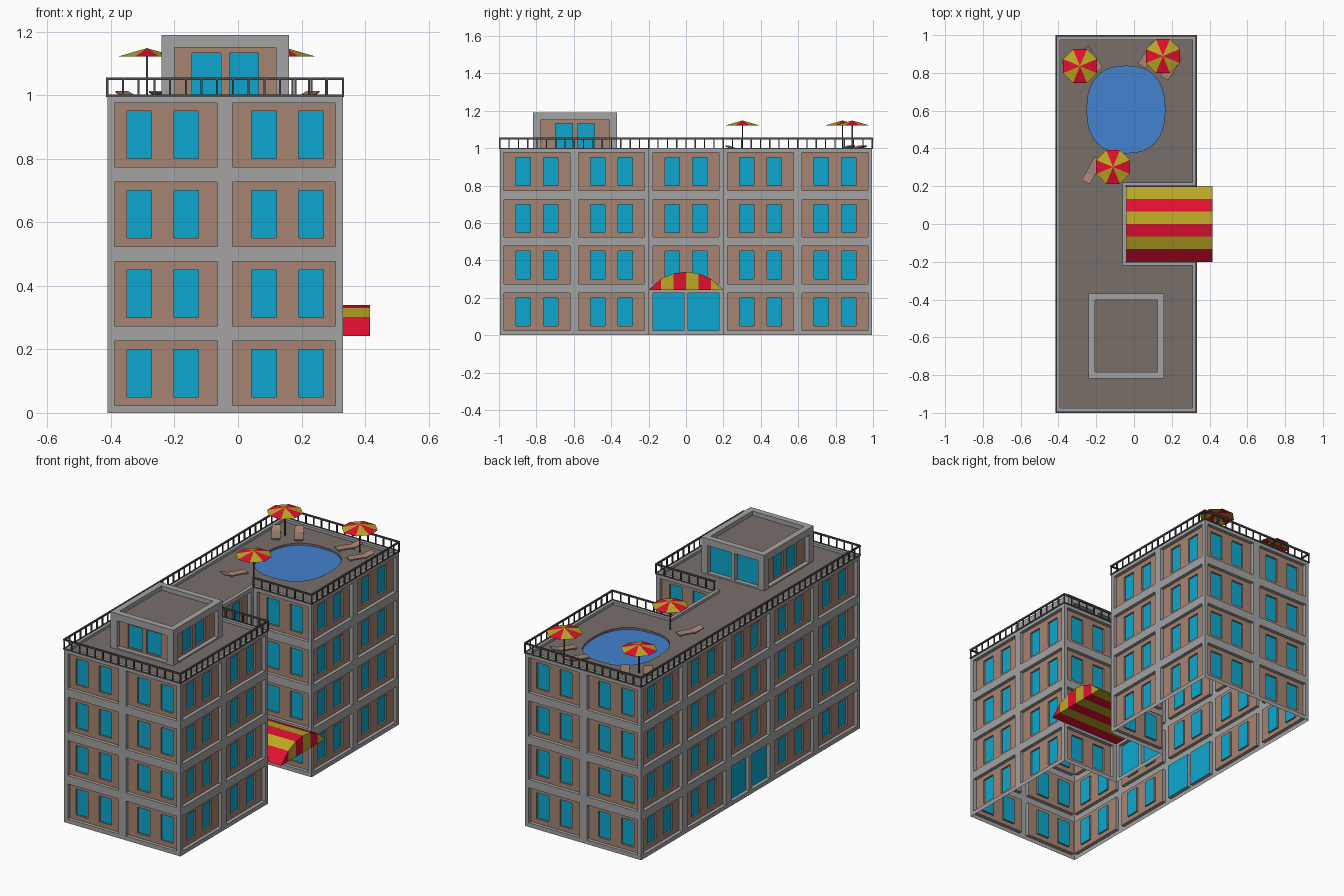
import bpy, bmesh, math
from mathutils import Vector, Matrix

if "Cube" in bpy.data.objects:
    bpy.data.objects.remove(bpy.data.objects["Cube"])

def lin(c):
    c /= 255
    return c / 12.92 if c <= 0.04045 else ((c + 0.055) / 1.055) ** 2.4

PALETTE = {"wall grey": (163, 163, 163), "panel tan": (166, 132, 114), "window blue": (13, 167, 208),
           "roof brown": (119, 111, 105), "pool blue": (67, 130, 207), "awning red": (225, 15, 48),
           "awning yellow": (189, 169, 36), "railing grey": (78, 78, 78)}
MATS = []
for name, rgb in PALETTE.items():
    m = bpy.data.materials.new(name)
    m.diffuse_color = (*map(lin, rgb), 1)
    m.use_nodes = True
    m.node_tree.nodes["Principled BSDF"].inputs["Base Color"].default_value = m.diffuse_color
    MATS.append(m)
WALL, PANEL, GLASS, ROOF, POOL, RED, YELLOW, RAIL = range(8)

def finish(bm, name):
    bmesh.ops.remove_doubles(bm, verts=bm.verts, dist=1e-5)
    me = bpy.data.meshes.new(name)
    used = sorted({f.material_index for f in bm.faces})
    for f in bm.faces:
        f.material_index = used.index(f.material_index)
    bm.to_mesh(me)
    bm.free()
    for i in used:
        me.materials.append(MATS[i])
    ob = bpy.data.objects.new(name, me)
    bpy.context.collection.objects.link(ob)
    return ob

def face(bm, pts, mat):
    pts = list(dict.fromkeys(tuple(p) for p in pts))
    f = bm.faces.new([bm.verts.new(p) for p in pts])
    f.material_index = mat

def box(bm, lo, hi, mat):
    lo, hi = Vector(lo), Vector(hi)
    mtx = Matrix.Translation((lo + hi) / 2) @ Matrix.Diagonal((*(hi - lo), 1))
    vs = bmesh.ops.create_cube(bm, size=1, matrix=mtx)["verts"]
    for f in {f for v in vs for f in v.link_faces}:
        f.material_index = mat

def recess_grid(bm, P, us, zs, d, depth, holes, mat):
    """Flat grid of quads at depth d; the listed cells are open with reveals going in."""
    for i in range(len(us) - 1):
        for j in range(len(zs) - 1):
            q = [(us[i], zs[j]), (us[i + 1], zs[j]), (us[i + 1], zs[j + 1]), (us[i], zs[j + 1])]
            if (i, j) not in holes:
                face(bm, [P(u, z, d) for u, z in q], mat)
                continue
            for a, b in zip(q, q[1:] + q[:1]):
                face(bm, [P(*a, d), P(*b, d), P(*b, d + depth), P(*a, d + depth)], mat)

def bay(bm, P, u0, w, z0, z1, mu, mb, mt, win, wz, shift=0, door=False, depth=0.02):
    """One facade bay: frame, recessed panel and two windows, or a two-leaf glass door."""
    c = u0 + w / 2
    a, b, lo, hi = u0 + mu, u0 + w - mu, z0 + mb, z1 - mt
    if door:
        us, zs = [u0, a, c - 0.012, c + 0.012, b, u0 + w], [z0, lo, hi, z1]
        recess_grid(bm, P, us, zs, 0, depth, {(1, 1), (3, 1)}, WALL)
        d = depth
    else:
        recess_grid(bm, P, [u0, a, b, u0 + w], [z0, lo, hi, z1], 0, depth, {(1, 1)}, WALL)
        s = c + shift
        us = [a, s - win[1], s - win[0], s + win[0], s + win[1], b]
        zs = [lo, z0 + wz[0], z0 + wz[1], hi]
        recess_grid(bm, P, us, zs, depth, 0.01, {(1, 1), (3, 1)}, PANEL)
        d = depth + 0.01
    for i in (1, 3):
        q = [(us[i], zs[1]), (us[i + 1], zs[1]), (us[i + 1], zs[2]), (us[i], zs[2])]
        face(bm, [P(u, z, d) for u, z in q], GLASS)

def wall_frame(p, q):
    """Maps (along, height, depth) to space for the wall running from p to q."""
    u = (Vector((*q, 0)) - Vector((*p, 0))).normalized()
    n = u.cross(Vector((0, 0, 1)))
    return lambda s, z, d: Vector((*p, z)) + u * s - n * d

def parapet(bm, pts, inset, top, floor):
    """Flat rim round the outline, dropping to the roof floor; returns the floor loop."""
    inner = []
    for i, p in enumerate(pts):
        p = Vector(p)
        e1, e2 = (p - Vector(pts[i - 1])).normalized(), (Vector(pts[(i + 1) % len(pts)]) - p).normalized()
        inner.append(p + inset * Vector((-e1.y - e2.y, e1.x + e2.x)))
    for i in range(len(pts)):
        j = (i + 1) % len(pts)
        face(bm, [(*pts[i], top), (*pts[j], top), (*inner[j], top), (*inner[i], top)], WALL)
        face(bm, [(*inner[i], top), (*inner[j], top), (*inner[j], floor), (*inner[i], floor)], WALL)
    return [(*p, floor) for p in inner]

# ---- main block: U-shaped outline, four floors ----
L, R, N, B, n, TOP, FLOOR = -0.4115, 0.33, -0.0408, 0.9955, 0.199, 1.0, 0.985
OUT = [(L, -B), (R, -B), (R, -n), (N, -n), (N, n), (R, n), (R, B), (L, B)]
BAYS = [2, 2, 1, 1, 1, 2, 2, 5]
bm = bmesh.new()
for e, count in enumerate(BAYS):
    p, q = OUT[e], OUT[(e + 1) % 8]
    w = (Vector(q) - Vector(p)).length / count
    P = wall_frame(p, q)
    for i in range(count):
        shift = (-0.011, 0.011)[i] if e in (0, 6) else 0
        for k in range(4):
            door = k == 0 and (e == 3 or (e == 7 and i == 2))
            bay(bm, P, i * w, w, k * 0.25, k * 0.25 + 0.25, 0.0235, 0.024, 0.024,
                (0.035, 0.113), (0.05, 0.2), shift, door)
loop = parapet(bm, OUT, 0.021, TOP, FLOOR)
finish(bm, "hotel_walls")

# ---- roof deck with a pool opening ----
pool = []
for i in range(32):
    c, s = math.cos(i * math.tau / 32), math.sin(i * math.tau / 32)
    pool.append((-0.0425 + 0.2065 * math.copysign(abs(c) ** 0.82, c),
                 0.606 + 0.23 * math.copysign(abs(s) ** 0.82, s)))
WATER = FLOOR - 0.012
bm = bmesh.new()
edges = []
for pts in (loop, [(*p, FLOOR) for p in pool]):
    vs = [bm.verts.new(p) for p in pts]
    edges += [bm.edges.new((vs[i - 1], vs[i])) for i in range(len(vs))]
bmesh.ops.triangle_fill(bm, use_beauty=True, edges=edges, normal=(0, 0, 1))
for f in bm.faces:
    f.normal_update()
    if f.normal.z < 0:
        f.normal_flip()
    f.material_index = ROOF
for p, q in zip(pool, pool[1:] + pool[:1]):
    face(bm, [(*p, FLOOR), (*q, FLOOR), (*q, WATER), (*p, WATER)], ROOF)
finish(bm, "roof_deck")
bm = bmesh.new()
face(bm, [(*p, WATER) for p in pool], POOL)
finish(bm, "pool_water")

# ---- rooftop stair house ----
x0, x1, y0, y1 = -0.241, 0.16, -0.818, -0.368
HOUSE = [(x0, y0), (x1, y0), (x1, y1), (x0, y1)]
bm = bmesh.new()
for e in range(4):
    p, q = HOUSE[e], HOUSE[(e + 1) % 4]
    bay(bm, wall_frame(p, q), 0, (Vector(q) - Vector(p)).length, FLOOR, 1.19, 0.041, 0.008, 0.04,
        (0.013, 0.105), (0.016, 0.147), door=(e == 2), depth=0.025)
face(bm, parapet(bm, HOUSE, 0.035, 1.19, 1.165), ROOF)
finish(bm, "stair_house")

# ---- railing along the roof edge ----
bm = bmesh.new()
h = 0.004
for e in range(8):
    if e == 3:
        continue
    p, q = Vector(OUT[e]), Vector(OUT[(e + 1) % 8])
    lo, hi = (min(p.x, q.x), min(p.y, q.y)), (max(p.x, q.x), max(p.y, q.y))
    for z0, z1 in ((0.995, 1.002), (1.047, 1.056)):
        box(bm, (lo[0] - h, lo[1] - h, z0), (hi[0] + h, hi[1] + h, z1), RAIL)
    count = round((q - p).length / 0.05)
    for i in range(count + 1):
        c = p.lerp(q, i / count)
        box(bm, (c.x - h * 0.8, c.y - h * 0.8, 1.0), (c.x + h * 0.8, c.y + h * 0.8, 1.05), RAIL)
finish(bm, "roof_railing")

# ---- striped arched awning over the entrance ----
bm = bmesh.new()
Z0, rad, xa, xb = 0.242, 0.2546, -0.041, 0.415
arc = [(y, Z0 + max(0, math.sqrt(rad ** 2 - y * y) - 0.1576))
       for y in (-0.2 + 0.4 * i / 6 for i in range(7))]
arc[0], arc[-1] = (-0.2, Z0), (0.2, Z0)
for i in range(6):
    (ya, za), (yb, zb) = arc[i], arc[i + 1]
    m = RED if i % 2 == 0 else YELLOW
    face(bm, [(xa, ya, za), (xb, ya, za), (xb, yb, zb), (xa, yb, zb)], m)
    face(bm, [(xa, yb, Z0), (xb, yb, Z0), (xb, ya, Z0), (xa, ya, Z0)], m)
    face(bm, [(xb, ya, Z0), (xb, yb, Z0), (xb, yb, zb), (xb, ya, za)], m)
    face(bm, [(xa, yb, Z0), (xa, ya, Z0), (xa, ya, za), (xa, yb, zb)], m)
finish(bm, "entrance_awning")

# ---- parasols ----
for k, (x, y) in enumerate([(-0.286, 0.836), (0.153, 0.889), (-0.111, 0.302)]):
    bm = bmesh.new()
    rim = [(x + 0.097 * math.cos((i + 0.5) * math.pi / 4),
            y + 0.097 * math.sin((i + 0.5) * math.pi / 4), 1.122) for i in range(8)]
    for i in range(8):
        face(bm, [rim[i], rim[(i + 1) % 8], (x, y, 1.148)], RED if i % 2 else YELLOW)
    box(bm, (x - 0.003, y - 0.003, FLOOR), (x + 0.003, y + 0.003, 1.145), RAIL)
    finish(bm, f"parasol_{k + 1}")

# ---- sun loungers, foot end along local +x ----
for k, (x, y, deg) in enumerate([(-0.222, 0.873, -57), (-0.328, 0.815, -57), (0.078, 0.895, -123),
                                 (0.198, 0.832, -123), (-0.222, 0.283, 61)]):
    bm = bmesh.new()
    top = [(-0.07, 0.028), (-0.025, 0.013), (0.07, 0.013)]
    prof = [(s, z - 0.005) for s, z in top] + top[::-1]
    sides = [[(s, w, z) for s, z in prof] for w in (-0.024, 0.024)]
    face(bm, sides[0], PANEL)
    face(bm, sides[1][::-1], PANEL)
    for i in range(6):
        j = (i + 1) % 6
        face(bm, [sides[0][j], sides[0][i], sides[1][i], sides[1][j]], PANEL)
    for s in (-0.025, 0.055):
        box(bm, (s, -0.02, 0), (s + 0.006, 0.02, 0.01), PANEL)
    ob = finish(bm, f"sun_lounger_{k + 1}")
    ob.location = (x, y, FLOOR)
    ob.rotation_euler.z = math.radians(deg)
